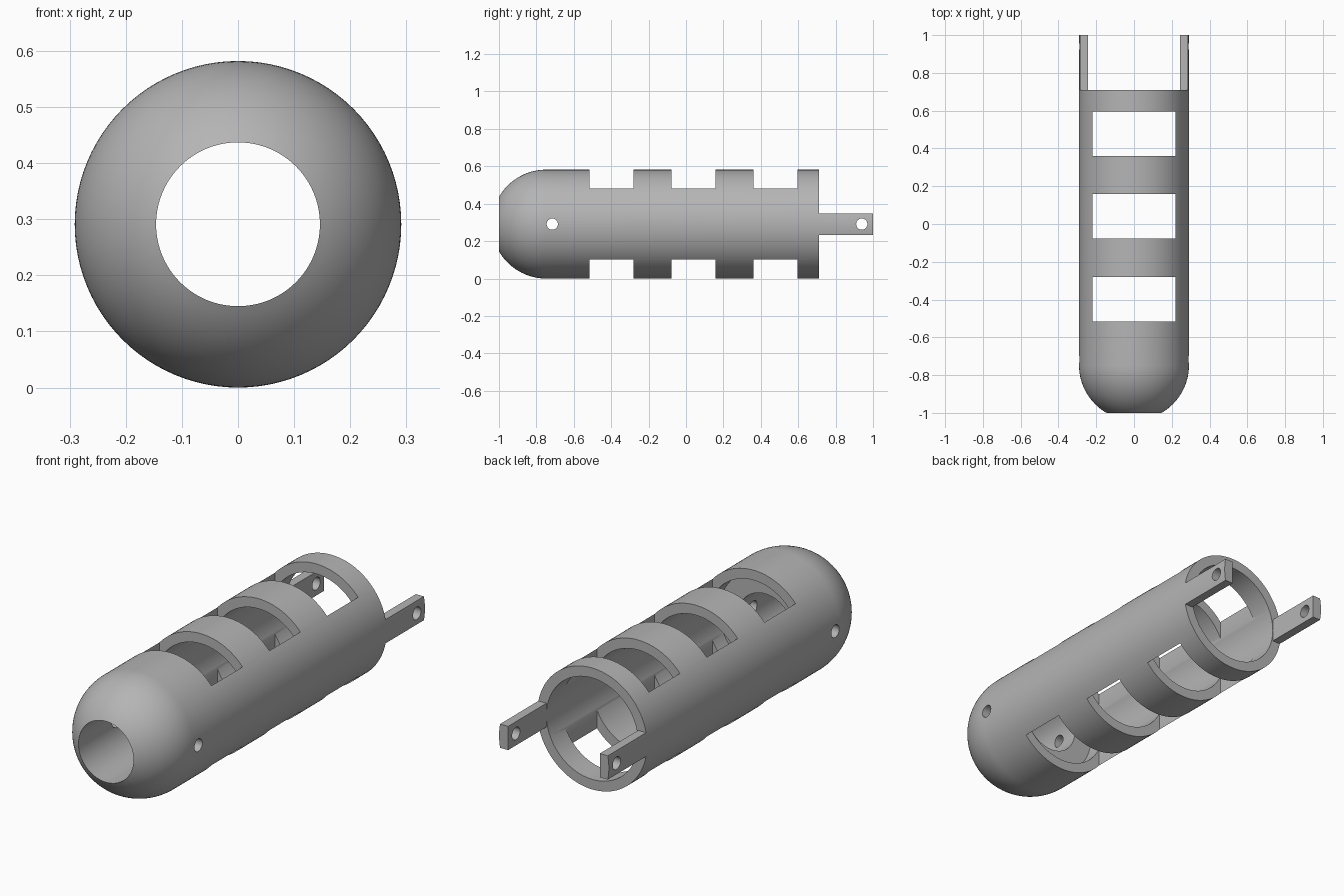
import bpy, bmesh, math
from mathutils import Matrix

if "Cube" in bpy.data.objects:
    bpy.data.objects.remove(bpy.data.objects["Cube"])

R, RI, BORE = 0.291, 0.243, 0.146   # outer, cavity and nose bore radii
ZC = R                              # axis height
DOME_Y = -0.748                     # centre of the rounded nose

grey = bpy.data.materials.new("plain grey")
grey.diffuse_color = (0.46, 0.46, 0.46, 1)
grey.use_nodes = True
grey.node_tree.nodes["Principled BSDF"].inputs["Base Color"].default_value = grey.diffuse_color


def make(name, bm):
    bmesh.ops.recalc_face_normals(bm, faces=bm.faces)
    me = bpy.data.meshes.new(name)
    bm.to_mesh(me)
    bm.free()
    me.materials.append(grey)
    ob = bpy.data.objects.new(name, me)
    bpy.context.collection.objects.link(ob)
    return ob


def revolve(name, profile, steps=96):
    """Spin a closed (radius, y) profile around the long axis."""
    bm = bmesh.new()
    rings = []
    for i in range(steps):
        a = 2 * math.pi * i / steps
        rings.append([bm.verts.new((r * math.cos(a), y, ZC + r * math.sin(a))) for r, y in profile])
    n = len(profile)
    for i in range(steps):
        p, q = rings[i], rings[(i + 1) % steps]
        for j in range(n):
            k = (j + 1) % n
            bm.faces.new((p[j], p[k], q[k], q[j]))
    return make(name, bm)


def box(name, x0, x1, y0, y1, z0, z1):
    bm = bmesh.new()
    m = Matrix.Translation(((x0 + x1) / 2, (y0 + y1) / 2, (z0 + z1) / 2)) @ \
        Matrix.Diagonal((x1 - x0, y1 - y0, z1 - z0, 1))
    bmesh.ops.create_cube(bm, size=1, matrix=m)
    return make(name, bm)


def cross_pin(name, y, r=0.03):
    bm = bmesh.new()
    m = Matrix.Translation((0, y, ZC)) @ Matrix.Rotation(math.pi / 2, 4, 'Y')
    bmesh.ops.create_cone(bm, cap_ends=True, segments=32, radius1=r, radius2=r, depth=1, matrix=m)
    return make(name, bm)


def cut(ob, cutters):
    for c in cutters:
        mod = ob.modifiers.new("cut", 'BOOLEAN')
        mod.operation, mod.solver, mod.object = 'DIFFERENCE', 'EXACT', c
        bpy.context.view_layer.objects.active = ob
        bpy.ops.object.modifier_apply(modifier=mod.name)
        bpy.data.objects.remove(c)


def smooth(ob):
    bpy.ops.object.select_all(action='DESELECT')
    ob.select_set(True)
    bpy.context.view_layer.objects.active = ob
    bpy.ops.object.shade_smooth_by_angle(angle=math.radians(30))


# Tube with rounded nose, wide cavity and narrow nose bore
a0 = math.asin(BORE / R)
profile = []
for i in range(21):
    a = a0 + (math.pi / 2 - a0) * i / 20
    profile.append((R * math.sin(a), DOME_Y - R * math.cos(a)))
profile += [(R, 0.71), (RI, 0.71), (RI, -0.6), (BORE, -0.6)]
body = revolve("tube_body", profile)

# Windows through top and bottom, and the nose pin hole
cutters = [box("window_cutter", -0.22, 0.22, y, y + 0.235, -0.2, 0.8)
           for y in (-0.515, -0.077, 0.36)]
cut(body, cutters + [cross_pin("pin_cutter", -0.715)])
smooth(body)

# Two rear arms: flat inside, curved outside, with pin holes
H = 0.057
for side, name in ((-1, "left_arm"), (1, "right_arm")):
    zs = [-H + 2 * H * i / 8 for i in range(9)]
    section = [(RI, H), (RI, -H)] + [(math.sqrt(R * R - z * z), z) for z in zs]
    bm = bmesh.new()
    face = bm.faces.new([bm.verts.new((side * x, 0.709, ZC + z)) for x, z in section])
    ext = bmesh.ops.extrude_face_region(bm, geom=[face], use_keep_orig=True)
    bmesh.ops.translate(bm, vec=(0, 0.291, 0),
                        verts=[v for v in ext["geom"] if isinstance(v, bmesh.types.BMVert)])
    arm = make(name, bm)
    cut(arm, [cross_pin("pin_cutter", 0.94)])
    smooth(arm)
